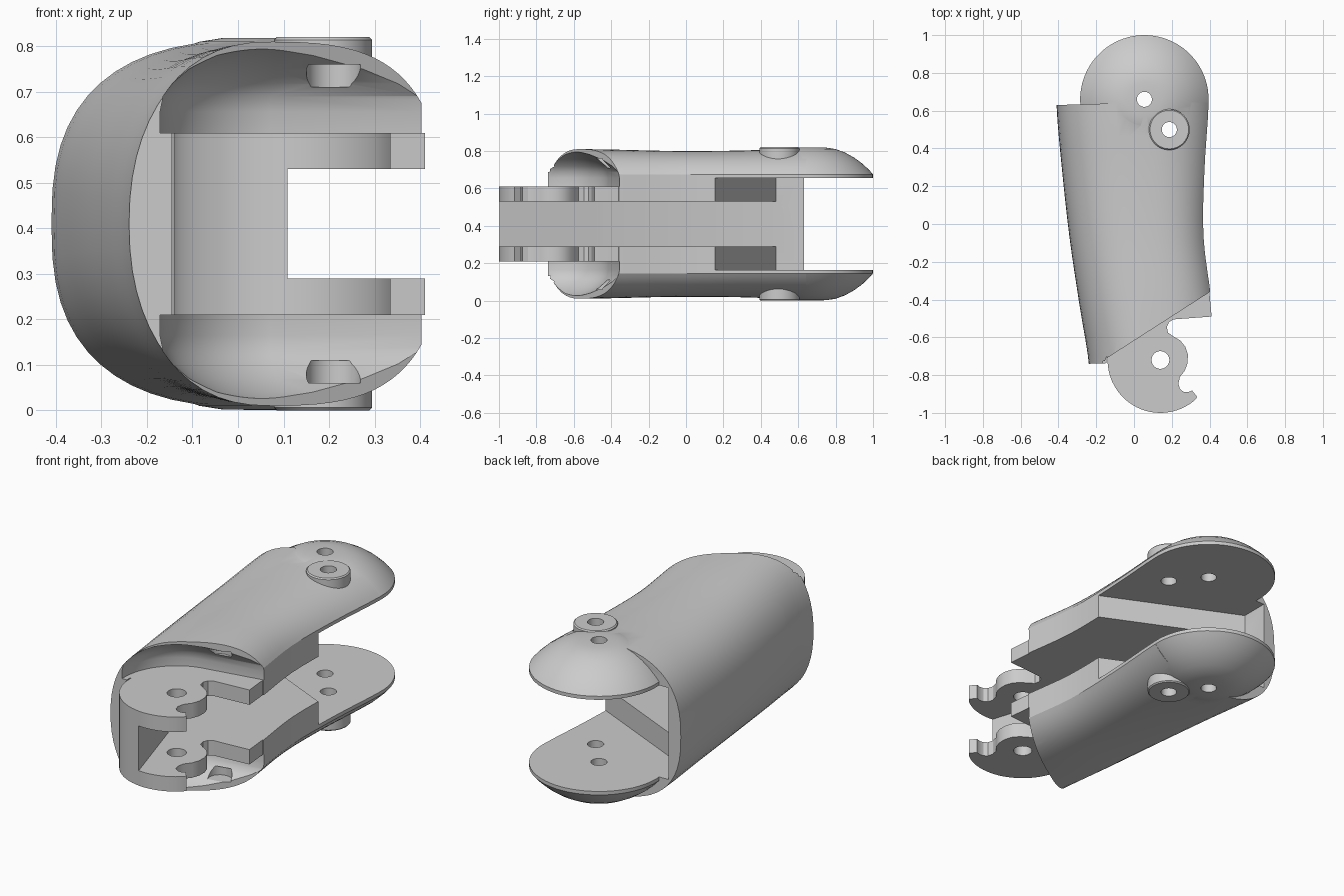
import bpy, bmesh
from math import sin, cos, pi, asin

if "Cube" in bpy.data.objects:
    bpy.data.objects.remove(bpy.data.objects["Cube"])

MID = 0.41            # height of the symmetry plane
HINGE = (0.14, -0.72)
EAR = (0.055, 0.66)
BOSS = (0.187, 0.5)
WALL = (-0.338, 0.48)  # inner corner behind the ears

grey = bpy.data.materials.new("plain grey")
grey.use_nodes = True
grey.diffuse_color = (0.6, 0.6, 0.6, 1)
grey.node_tree.nodes["Principled BSDF"].inputs["Base Color"].default_value = (0.6, 0.6, 0.6, 1)


def loft(name, rings):
    """Skin a list of equal-length rings and cap both ends."""
    bm = bmesh.new()
    loops = [[bm.verts.new(p) for p in ring] for ring in rings]
    n = len(loops[0])
    for a, b in zip(loops, loops[1:]):
        for i in range(n):
            bm.faces.new((a[i], a[(i + 1) % n], b[(i + 1) % n], b[i]))
    bm.faces.new(loops[0])
    bm.faces.new(loops[-1])
    bmesh.ops.recalc_face_normals(bm, faces=bm.faces)
    mesh = bpy.data.meshes.new(name)
    bm.to_mesh(mesh)
    bm.free()
    mesh.materials.append(grey)
    obj = bpy.data.objects.new(name, mesh)
    bpy.context.collection.objects.link(obj)
    return obj


def prism(name, outline, low, high):
    """Extrude an xy outline between two offsets from the mid plane."""
    return loft(name, [[(x, y, MID + d) for x, y in outline] for d in (low, high)])


def lathe(name, centre, profile, side=1, steps=64, stretch=0, heading=0):
    """Turn (radius, offset) points about a vertical axis; stretch pulls the half
    facing the heading outwards, giving a slot shape."""
    rings = []
    for r, d in profile:
        ring = []
        for i in range(steps):
            a = 2 * pi * (i + 0.5) / steps
            pull = stretch if cos(a) > 0 else 0
            ring.append((centre[0] + r * cos(a + heading) + pull * cos(heading),
                         centre[1] + r * sin(a + heading) + pull * sin(heading),
                         MID + side * d))
        rings.append(ring)
    return loft(name, rings)


def combine(target, tool, operation="DIFFERENCE"):
    mod = target.modifiers.new(tool.name, "BOOLEAN")
    mod.object, mod.operation, mod.solver = tool, operation, "EXACT"
    bpy.context.view_layer.objects.active = target
    bpy.ops.object.modifier_apply(modifier=mod.name)
    bpy.data.objects.remove(tool)


def section(t, left, right, height):
    """D-shaped cross-section: rounded on the left, cut flat on the right."""
    half, flat, steps = [], 0.265, 14
    y, mid_x = -0.78 + 1.422 * t, 0.08 - 0.03 * t
    round_left, round_right = 2.2 + 0.4 * t, 3 - 0.6 * t
    for i in range(steps + 1):
        a = i / steps * pi / 2
        half.append((mid_x - (mid_x - left) * cos(a) ** (2 / round_left),
                     height * sin(a) ** (2 / round_left)))
    start = asin((flat / height) ** (round_right / 2))
    reach = (right - mid_x) / cos(start) ** (2 / round_right)
    for i in range(1, steps + 1):
        a = pi / 2 + (start - pi / 2) * i / steps
        half.append((mid_x + reach * cos(a) ** (2 / round_right),
                     height * sin(a) ** (2 / round_right)))
    lower = [(x, -z) for x, z in reversed(half[1:])]
    return [(x, y + 0.03 * t * min(x, 0), MID + z) for x, z in half + lower]


def smooth_mix(values, t):
    """Catmull-Rom style blend through evenly spaced values."""
    last = len(values) - 1
    i = min(int(t * last), last - 1)
    f = t * last - i
    a, b = values[i], values[i + 1]
    p, q = values[max(i - 1, 0)], values[min(i + 2, last)]
    return 0.5 * (2 * a + (b - p) * f + (2 * p - 5 * a + 4 * b - q) * f * f
                  + (3 * a - p - 3 * b + q) * f ** 3)


# Outer shell, lofted along its length
rings = []
for k in range(17):
    t = k / 16
    rings.append(section(t, smooth_mix((-0.235, -0.289, -0.341, -0.38, -0.41), t),
                         smooth_mix((0.43, 0.411, 0.368, 0.373, 0.395), t),
                         smooth_mix((0.402, 0.398, 0.39, 0.392, 0.404), t)))
shell = loft("shell", rings)

# Domed ears on both sides
dome = [(0.34, 0.2), (0.34, 0.265), (0.32, 0.288), (0.28, 0.325), (0.24, 0.354),
        (0.19, 0.382), (0.14, 0.4), (0.09, 0.408), (0.02, 0.409)]
for side in (1, -1):
    combine(shell, lathe("ear", EAR, dome, side), "UNION")

# Gap between the ears: slanted end face, then the inner face of the back wall
combine(shell, prism("ear_gap", [(0.6, 0.049), WALL, (WALL[0], 1.2), (0.6, 1.2)], -0.246, 0.246))

# Slanted front opening
combine(shell, prism("front_cut", [(0.9, -0.04), (-0.145, -0.711), (-0.145, -0.737), (-0.6, -0.752),
                                   (-0.6, -1.3), (0.9, -1.3)], -0.6, 0.6))

# Domed pockets around the hinge, drawn out to the open side, with a small relief
pocket = [(0.312, 0.2), (0.312, 0.246), (0.305, 0.28), (0.285, 0.308), (0.25, 0.34), (0.2, 0.37),
          (0.15, 0.388), (0.05, 0.395)]
for side in (1, -1):
    combine(shell, lathe("pocket", HINGE, pocket, side, stretch=0.4, heading=0.18))
    combine(shell, lathe("relief", (0.21, -0.455), [(0.06, 0.3), (0.06, 0.35)], side, 32))

# Hinge tongue: hooked disc running back into the shell
outline = [(0.385, -0.3), (0.4, -0.37), (0.411, -0.49), (0.21, -0.505), (0.185, -0.52),
           (0.174, -0.545), (0.18, -0.575), (0.205, -0.593), (0.245, -0.617), (0.272, -0.65),
           (0.285, -0.69), (0.284, -0.735), (0.27, -0.775), (0.243, -0.81), (0.235, -0.845),
           (0.243, -0.873), (0.262, -0.888), (0.285, -0.89), (0.308, -0.882), (0.335, -0.916)]
for k in range(25):
    a = pi * (-0.28 - 0.74 * k / 24)
    outline.append((HINGE[0] + 0.28 * cos(a), HINGE[1] + 0.28 * sin(a)))
outline += [(-0.15, -0.6), (0.05, -0.3)]
tongue = prism("hinge_tongue", outline, -0.2, 0.2)

# Channel through tongue and shell, its floor sloping back to the wall
for part in (shell, tongue):
    combine(part, prism("channel", [(0.2, -1.3), (0.9, -1.3), (0.9, 1.3), (WALL[0], 1.3), WALL],
                        -0.12, 0.12))

# Round bosses with a slight edge break
bosses = [lathe(name, BOSS, [(0.108, 0.28), (0.108, 0.404), (0.102, 0.41)], side)
          for name, side in (("upper_boss", 1), ("lower_boss", -1))]

# Pin holes
holes = [(shell, EAR, 0.04), (shell, BOSS, 0.04), (tongue, HINGE, 0.047)]
holes += [(boss, BOSS, 0.04) for boss in bosses]
for part, centre, radius in holes:
    combine(part, lathe("pin_hole", centre, [(radius, -0.6), (radius, 0.6)], 1, 32))

# Smooth curved surfaces, keep machined edges crisp
for part in [shell, tongue] + bosses:
    bpy.ops.object.select_all(action="DESELECT")
    part.select_set(True)
    bpy.context.view_layer.objects.active = part
    bpy.ops.object.shade_smooth_by_angle(angle=pi / 7)
